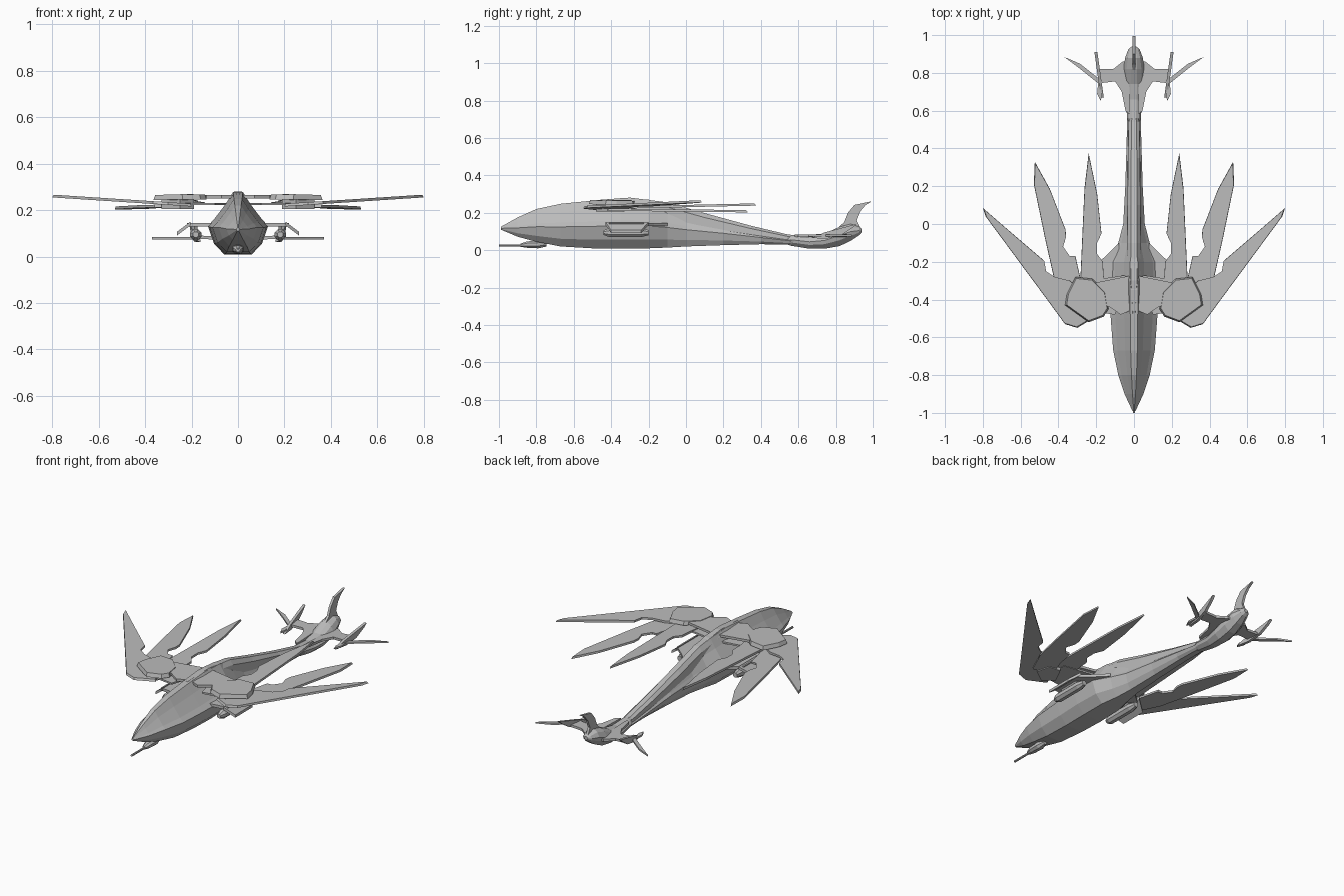
import bpy, bmesh, math
from mathutils import Vector

grey = bpy.data.materials.new("hull grey")
grey.diffuse_color = (0.5, 0.5, 0.5, 1)


def finish(name, bm, mirror=False):
    bmesh.ops.recalc_face_normals(bm, faces=bm.faces)
    me = bpy.data.meshes.new(name)
    bm.to_mesh(me)
    bm.free()
    me.materials.append(grey)
    ob = bpy.data.objects.new(name, me)
    bpy.context.collection.objects.link(ob)
    if mirror:
        ob.modifiers.new("Mirror", 'MIRROR').use_mirror_merge = False
    return ob


def bridge(bm, rings):
    """Skin a list of closed vertex rings and cap both ends."""
    n = len(rings[0])
    for a, b in zip(rings, rings[1:]):
        for i in range(n):
            j = (i + 1) % n
            bm.faces.new((a[i], a[j], b[j], b[i]))
    bm.faces.new(rings[0])
    bm.faces.new(rings[-1][::-1])


def loft(name, stations, half, x=0, mirror=False):
    """stations: (y, half width, bottom z, top z); half: unit section, right side."""
    section = half + [(-u, v) for u, v in reversed(half)]
    bm = bmesh.new()
    rings = [[bm.verts.new((x + u * w, y, zb + v * (zt - zb))) for u, v in section]
             for y, w, zb, zt in stations]
    bridge(bm, rings)
    return finish(name, bm, mirror)


def plate(name, outline, zf, thick, taper=1.0):
    """Mirrored flat plate: xy outline, height function, optional shrunken top."""
    bm = bmesh.new()
    c = sum((Vector(p) for p in outline), Vector((0, 0))) / len(outline)
    low = [bm.verts.new((x, y, zf(x, y) - thick / 2)) for x, y in outline]
    top = []
    for p in outline:
        q = c + (Vector(p) - c) * taper
        top.append(bm.verts.new((q.x, q.y, zf(*q) + thick / 2)))
    bridge(bm, [low, top])
    return finish(name, bm, True)


def fin(name, outline, thick, x=0, lean=0.0, y0=0, mirror=False):
    """Upright plate from a yz outline; x drifts with y by lean."""
    bm = bmesh.new()
    rings = [[bm.verts.new((x + lean * (y - y0) + s * thick / 2, y, z)) for y, z in outline]
             for s in (-1, 1)]
    bridge(bm, rings)
    return finish(name, bm, mirror)


# Main fuselage
hull = [(0.45, 0), (0.8, 0.18), (1, 0.46), (0.8, 0.56), (0.42, 0.8), (0.16, 1)]
loft("fuselage", [(-0.99, 0.008, 0.11, 0.125), (-0.9, 0.05, 0.072, 0.175),
                  (-0.8, 0.083, 0.045, 0.22), (-0.67, 0.11, 0.02, 0.248),
                  (-0.5, 0.123, 0.01, 0.265), (-0.35, 0.13, 0.008, 0.278),
                  (-0.2, 0.125, 0.01, 0.27), (-0.1, 0.083, 0.014, 0.248),
                  (0.0, 0.057, 0.02, 0.215), (0.2, 0.046, 0.027, 0.165),
                  (0.4, 0.04, 0.032, 0.11), (0.55, 0.036, 0.03, 0.075),
                  (0.66, 0.036, 0.015, 0.07)], hull)

# Raised dorsal spine
loft("dorsal_spine", [(-0.48, 0.012, 0.22, 0.268), (-0.3, 0.036, 0.2, 0.281),
                      (-0.1, 0.038, 0.17, 0.256), (0.1, 0.036, 0.12, 0.198),
                      (0.35, 0.033, 0.08, 0.13), (0.54, 0.03, 0.05, 0.085),
                      (0.62, 0.004, 0.04, 0.074)],
     [(1, 0), (0.95, 0.7), (0.45, 1)])

# Tail pod
loft("tail_pod", [(0.5, 0.008, 0.045, 0.08), (0.56, 0.036, 0.024, 0.082),
                  (0.66, 0.045, 0.008, 0.075), (0.74, 0.056, 0.008, 0.088),
                  (0.82, 0.056, 0.022, 0.125), (0.88, 0.047, 0.05, 0.14),
                  (0.925, 0.03, 0.08, 0.125), (0.94, 0.012, 0.095, 0.115)],
     [(0.4, 0), (0.9, 0.3), (1, 0.55), (0.7, 0.85), (0.3, 1)])

# Curved upright tail fin
fin("tail_fin", [(0.79, 0.1), (0.845, 0.15), (0.865, 0.2), (0.9, 0.242), (0.995, 0.262),
                 (0.96, 0.24), (0.93, 0.205), (0.912, 0.16), (0.93, 0.12), (0.9, 0.08)], 0.014)

# Tail planes with swept tip blades
plate("tail_plane", [(0.02, 0.58), (0.045, 0.6), (0.065, 0.7), (0.1, 0.755), (0.185, 0.745),
                     (0.192, 0.82), (0.11, 0.82), (0.06, 0.86), (0.03, 0.86)],
      lambda x, y: 0.075 + 0.05 * x, 0.014)
fin("tail_tip_fin", [(0.67, 0.065), (0.74, 0.095), (0.91, 0.14), (0.89, 0.12),
                     (0.83, 0.08), (0.75, 0.062)], 0.016, 0.168, 0.14, 0.67, True)
plate("tail_tip_blade", [(0.168, 0.68), (0.177, 0.652), (0.195, 0.69), (0.19, 0.745), (0.29, 0.825),
                         (0.37, 0.885), (0.285, 0.848), (0.18, 0.765)],
      lambda x, y: 0.078, 0.01)

# Three wing blades per side
plate("inner_blade", [(0.14, -0.4), (0.16, -0.28), (0.165, -0.2), (0.195, -0.16), (0.195, -0.1),
                      (0.172, -0.05), (0.195, 0.16), (0.24, 0.375), (0.262, 0.19),
                      (0.285, -0.32), (0.26, -0.45)],
      lambda x, y: 0.236 + 0.022 * y, 0.012, 0.98)
plate("middle_blade", [(0.24, -0.4), (0.285, -0.28), (0.31, -0.17), (0.34, -0.17), (0.375, -0.12),
                       (0.36, -0.07), (0.362, -0.03), (0.445, 0.185), (0.525, 0.33),
                       (0.53, 0.21), (0.47, -0.08), (0.425, -0.28), (0.36, -0.42)],
      lambda x, y: 0.212 - 0.012 * y, 0.012, 0.98)
plate("outer_blade", [(0.2, -0.49), (0.3, -0.55), (0.365, -0.53), (0.46, -0.4), (0.785, 0.04),
                      (0.8, 0.085), (0.65, -0.045), (0.475, -0.195), (0.465, -0.25),
                      (0.42, -0.28), (0.34, -0.3), (0.24, -0.38)],
      lambda x, y: 0.228 + 0.065 * (x - 0.3), 0.012, 0.98)

# Wing hub covers and links to the hull
plate("hub_cover", [(0.135, -0.45), (0.15, -0.36), (0.22, -0.29), (0.31, -0.28), (0.355, -0.37),
                    (0.365, -0.43), (0.24, -0.52), (0.16, -0.49)],
      lambda x, y: 0.258 - 0.03 * abs(x - 0.22), 0.022, 0.93)
plate("hub_core", [(0.19, -0.43), (0.24, -0.33), (0.31, -0.34), (0.33, -0.42), (0.25, -0.48)],
      lambda x, y: 0.228, 0.045)
plate("wing_link", [(0.0, -0.27), (0.1, -0.29), (0.2, -0.31), (0.2, -0.46), (0.135, -0.435),
                    (0.07, -0.48), (0.0, -0.45)],
      lambda x, y: 0.257, 0.014)
plate("lower_link", [(0.04, -0.27), (0.24, -0.3), (0.24, -0.46), (0.1, -0.48)],
      lambda x, y: 0.226, 0.01)

# Stub wings and drooped side panels
plate("stub_wing", [(0.08, -0.43), (0.15, -0.42), (0.22, -0.41), (0.22, -0.23), (0.15, -0.17), (0.08, -0.1)],
      lambda x, y: 0.137, 0.016)
plate("side_panel", [(0.205, -0.43), (0.262, -0.4), (0.262, -0.24), (0.205, -0.2)],
      lambda x, y: 0.142 - 0.75 * (x - 0.205), 0.016)

# Weapon pods with pylons
loft("weapon_pod", [(-0.44, 0.012, 0.082, 0.106), (-0.41, 0.024, 0.07, 0.118),
                    (-0.24, 0.024, 0.07, 0.118), (-0.2, 0.014, 0.08, 0.108)],
     [(0.42, 0), (1, 0.29), (1, 0.71), (0.42, 1)], 0.182, True)
fin("pod_pylon", [(-0.37, 0.1), (-0.27, 0.1), (-0.25, 0.14), (-0.39, 0.14)], 0.016, 0.182, 0, 0, True)

# Chin gun turret and barrel
octa = [(0.42, 0), (1, 0.29), (1, 0.71), (0.42, 1)]
loft("gun_turret", [(-0.885, 0.01, 0.018, 0.035), (-0.85, 0.022, 0.013, 0.047),
                    (-0.79, 0.024, 0.01, 0.052), (-0.745, 0.012, 0.02, 0.052)], octa)
loft("gun_barrel", [(-1.0, 0.006, 0.019, 0.031), (-0.85, 0.006, 0.019, 0.031)], octa)
